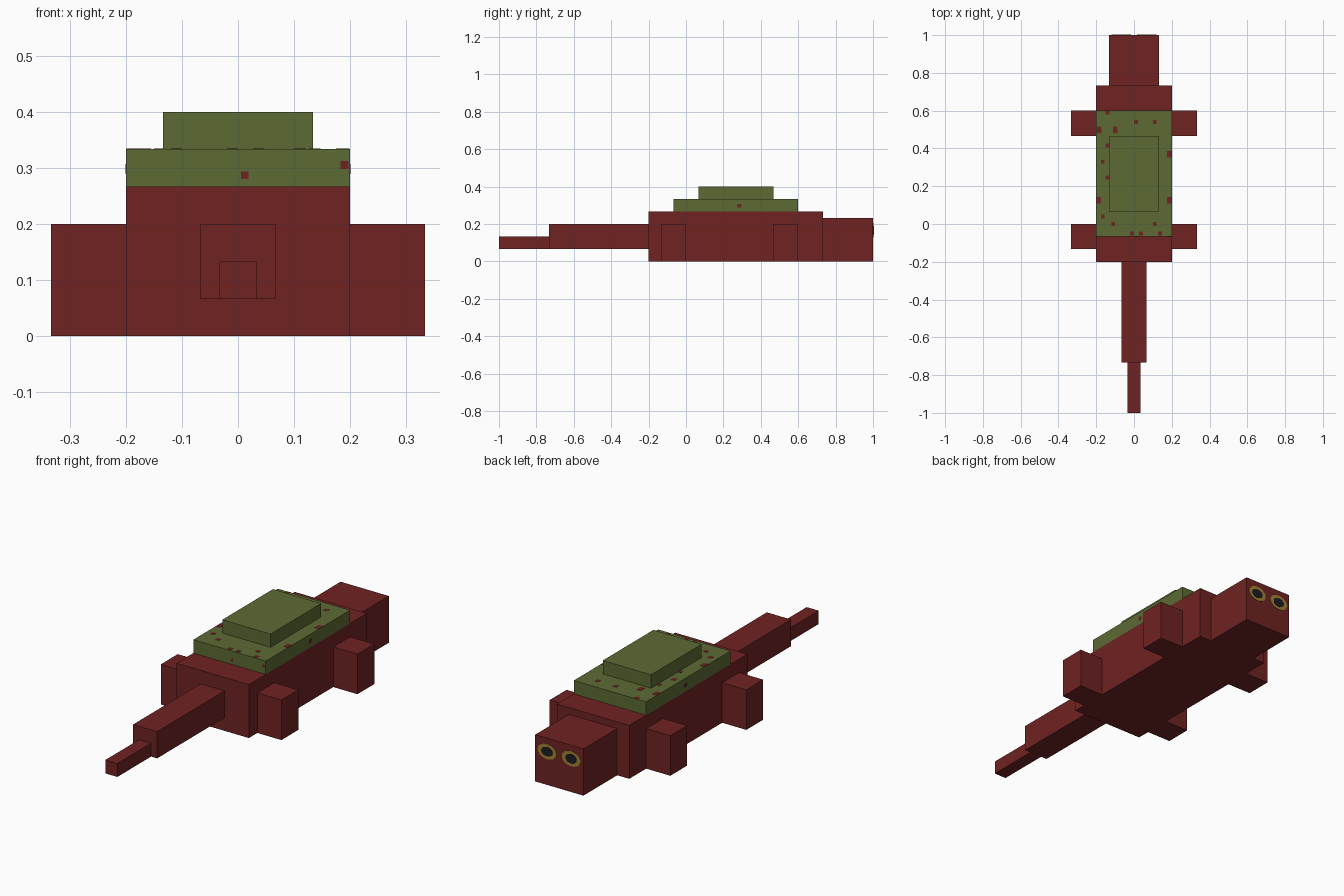
import bpy
import bmesh
from mathutils import Matrix, Vector

if "Cube" in bpy.data.objects:
    bpy.data.objects.remove(bpy.data.objects["Cube"], do_unlink=True)

U = 1 / 15  # block unit


def material(name, r, g, b):
    m = bpy.data.materials.new(name)
    m.use_nodes = True
    m.diffuse_color = (r, g, b, 1)
    m.node_tree.nodes["Principled BSDF"].inputs["Base Color"].default_value = (r, g, b, 1)
    return m


red = material("dark red skin", 0.160, 0.016, 0.016)
green = material("olive shell", 0.107, 0.147, 0.034)
yellow = material("yellow iris", 0.36, 0.22, 0.03)
black = material("dark pupil", 0.012, 0.012, 0.018)


def finish(name, bm, mat):
    mesh = bpy.data.meshes.new(name)
    bm.to_mesh(mesh)
    bm.free()
    mesh.materials.append(mat)
    obj = bpy.data.objects.new(name, mesh)
    bpy.context.collection.objects.link(obj)
    return obj


def add_box(bm, center, size):
    bmesh.ops.create_cube(bm, size=1, matrix=Matrix.Translation(center) @ Matrix.Diagonal((*size, 1)))


def block(name, lo, hi, mat):
    """Box between two corners given in block units."""
    lo, hi = Vector(lo) * U, Vector(hi) * U
    bm = bmesh.new()
    add_box(bm, (lo + hi) / 2, hi - lo)
    return finish(name, bm, mat)


# Trunk, head and tail
block("body", (-3, -3, 0), (3, 11, 4), red)
block("head", (-2, 11, 0), (2, 15, 3.5), red)
block("tail", (-1, -11, 1), (1, -3, 3), red)
block("tail_tip", (-.5, -15, 1), (.5, -11, 2), red)

# Stepped shell
block("lower_shell", (-3, -1, 4), (3, 9, 5), green)
block("upper_shell", (-2, 1, 5), (2, 7, 6), green)

# Legs
for side, s in (("left", 1), ("right", -1)):
    for end, y in (("tail_end", -2), ("head_end", 7)):
        x0, x1 = sorted((3 * s, 5 * s))
        block(f"{side}_{end}_leg", (x0, y, 0), (x1, y + 2, 3), red)


# Eyes: thin oval plates on the face
def oval(name, x, radius_x, radius_z, thick, mat):
    bm = bmesh.new()
    bmesh.ops.create_cone(
        bm, cap_ends=True, segments=20, radius1=1, radius2=1, depth=1,
        matrix=Matrix.Translation((x, 1.0, 0.167))
        @ Matrix.Diagonal((radius_x, thick * 2, radius_z, 1))
        @ Matrix.Rotation(1.5707963, 4, "X"))
    return finish(name, bm, mat)


for side, s in (("left", 1), ("right", -1)):
    oval(f"{side}_iris", s * U, 0.052, 0.038, 0.002, yellow)
    oval(f"{side}_pupil", s * U, 0.031, 0.023, 0.004, black)

# Small red flecks on the shell
flecks = bmesh.new()
rim = [(-.14, .59), (-.14, .415), (-.165, .33), (-.14, .246), (-.165, .04),
       (-.11, 0), (-.01, -.05), (.037, -.05), (.137, -.05), (.11, 0),
       (.11, .54), (.01, .54)]
for x, y in rim:
    add_box(flecks, (x, y, 5 * U), (.02, .02, .002))
for x, y in [(-.1, .5), (-.185, .5), (-.187, .125), (.187, .125), (.187, .37)]:
    add_box(flecks, (x, y, 5 * U), (.024, .034, .002))
for s in (-1, 1):
    add_box(flecks, (s * 3 * U, .285, .298), (.002, .022, .018))
for x, z in [(.19, .305), (.012, .287)]:
    add_box(flecks, (x, -U, z), (.014, .002, .014))
finish("shell_flecks", flecks, red)
